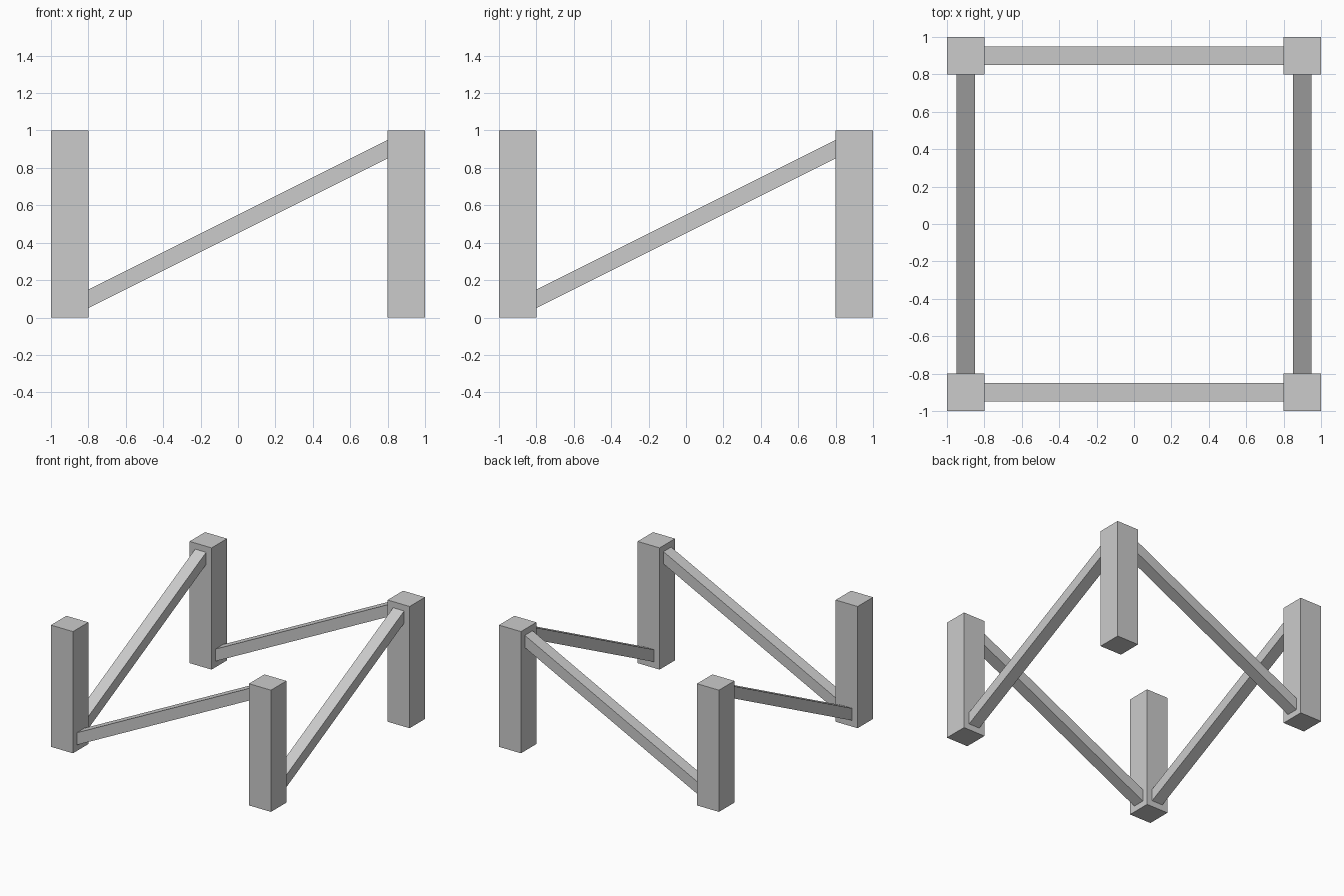
import bpy
from mathutils import Matrix
from math import radians

cube = bpy.data.objects.get("Cube")
if cube:
    bpy.data.objects.remove(cube, do_unlink=True)

grey = bpy.data.materials.new("plain_grey")
grey.use_nodes = True
grey.diffuse_color = (0.6, 0.6, 0.6, 1)
grey.node_tree.nodes["Principled BSDF"].inputs["Base Color"].default_value = (0.6, 0.6, 0.6, 1)


def box(name, size, matrix):
    """Box of the given size, with the matrix baked into its mesh."""
    bpy.ops.mesh.primitive_cube_add(size=1)
    obj = bpy.context.object
    obj.name = name
    obj.data.transform(matrix @ Matrix.Diagonal((*size, 1)))
    obj.data.materials.append(grey)
    return obj


# Four corner posts
for y, depth in ((-0.9, "front"), (0.9, "back")):
    for x, side in ((-0.9, "right"), (0.9, "left")):
        box(f"{depth}_{side}_post", (0.2, 0.2, 1), Matrix.Translation((x, y, 0.5)))

# Sloping rails: sheared upward so that their ends sit flush on the posts
shear = Matrix.Identity(4)
shear[2][0] = 0.5
turn = Matrix.Rotation(radians(90), 4, "Z")
rail = (1.6, 0.1, 0.1)
for offset, depth, side in ((-0.9, "front", "right"), (0.9, "back", "left")):
    box(f"{depth}_rail", rail, Matrix.Translation((0, offset, 0.5)) @ shear)
    box(f"{side}_rail", rail, Matrix.Translation((offset, 0, 0.5)) @ turn @ shear)
